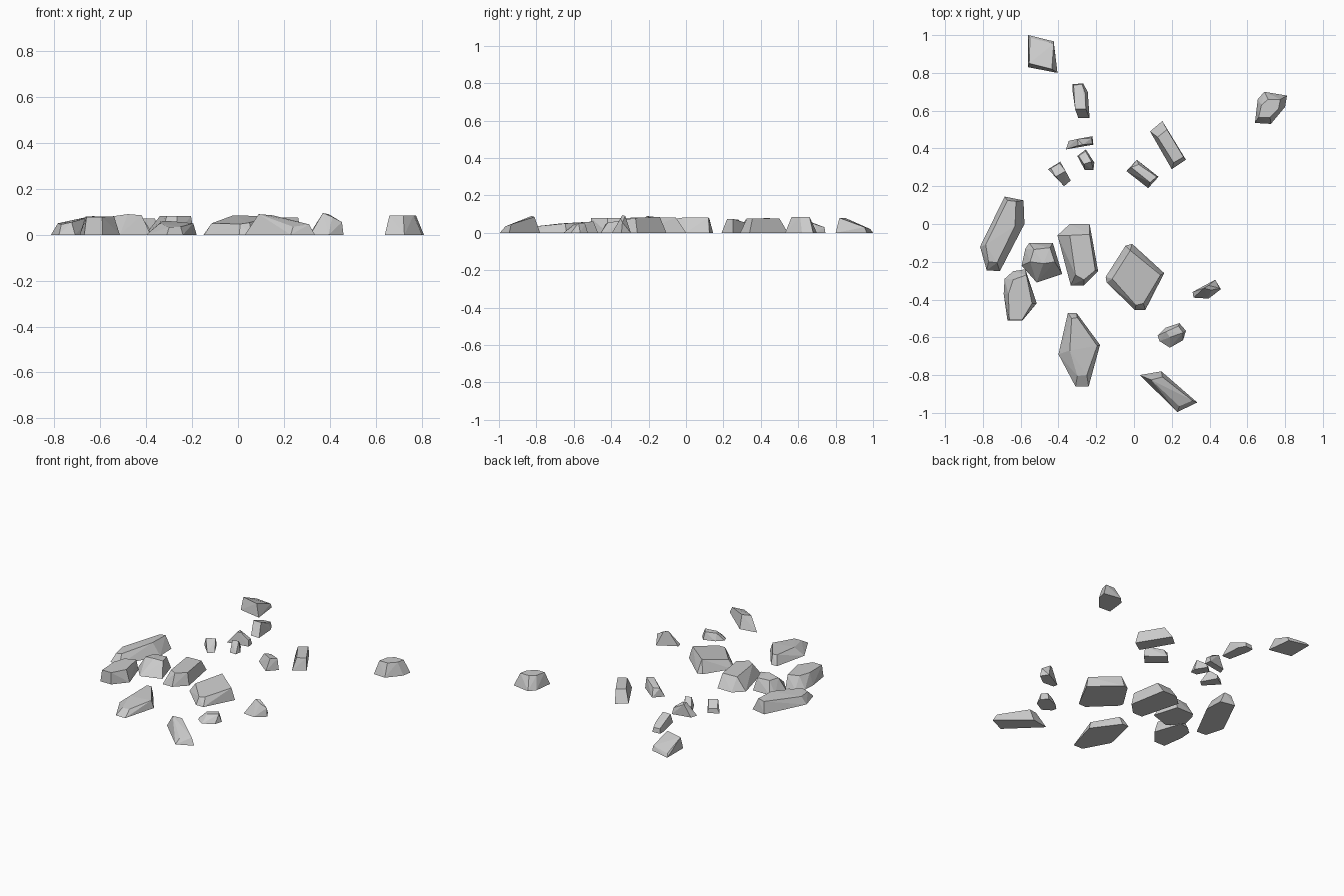
import bpy, bmesh, math


def stone(name, base, top):
    """Chipped stone: hull of a ground outline (x, y) and raised corners (x, y, z)."""
    bm = bmesh.new()
    for x, y in base:
        bm.verts.new((x, y, 0))
    for p in top:
        bm.verts.new(p)
    res = bmesh.ops.convex_hull(bm, input=bm.verts[:])
    loose = [v for v in bm.verts if not v.link_faces]
    bmesh.ops.delete(bm, geom=loose, context='VERTS')
    bmesh.ops.dissolve_limit(bm, angle_limit=math.radians(2),
                             verts=bm.verts[:], edges=bm.edges[:])
    bmesh.ops.recalc_face_normals(bm, faces=bm.faces[:])
    mesh = bpy.data.meshes.new(name)
    bm.to_mesh(mesh)
    bm.free()
    bpy.context.collection.objects.link(bpy.data.objects.new(name, mesh))


def flat(z, *pts):
    return [(x, y, z) for x, y in pts]


# Back stones
stone("back_wedge_stone", [(-.56, 1), (-.425, .967), (-.405, .80), (-.56, .83)],
      [(-.555, .85, .08), (-.435, .82, .08), (-.425, .955, .03), (-.55, .985, .02)])
stone("back_slab_stone", [(-.325, .74), (-.27, .745), (-.245, .70), (-.235, .56), (-.295, .56), (-.325, .70)],
      [(-.32, .735, .03), (-.275, .74, .03), (-.258, .69, .045), (-.255, .61, .08), (-.312, .61, .08)])
stone("far_right_stone", [(.64, .535), (.655, .66), (.69, .70), (.81, .68), (.80, .62), (.725, .53)],
      flat(.085, (.66, .565), (.675, .63), (.71, .66), (.775, .66), (.765, .61), (.72, .565)))
stone("back_long_stone", [(.085, .49), (.15, .545), (.275, .34), (.20, .29)],
      flat(.076, (.125, .46), (.175, .50), (.262, .355), (.21, .325)))
stone("back_short_stone", [(-.04, .28), (.015, .34), (.13, .25), (.075, .19)],
      [(-.015, .30, .055), (.025, .315, .055), (.12, .25, .075), (.085, .22, .075)])

# Cluster of pebbles
stone("pebble_ridge", [(-.36, .395), (-.345, .44), (-.22, .465), (-.215, .42)],
      [(-.30, .45, .08), (-.295, .415, .08), (-.27, .42, .08), (-.225, .455, .04), (-.22, .425, .04)])
stone("pebble_right", [(-.30, .36), (-.255, .395), (-.21, .325), (-.215, .285), (-.26, .285)],
      [(-.293, .36, .03), (-.257, .385, .03), (-.225, .33, .07), (-.265, .317, .07)])
stone("pebble_left", [(-.455, .29), (-.39, .33), (-.335, .23), (-.37, .20)],
      [(-.415, .25, .07), (-.362, .28, .07), (-.44, .295, .03), (-.395, .322, .03)])

# Large left stones
stone("left_long_stone", [(-.685, .145), (-.585, .125), (-.58, 0), (-.71, -.25), (-.78, -.245), (-.815, -.12)],
      [(-.67, .125, .075), (-.625, .12, .082), (-.63, -.01, .082), (-.725, -.205, .055),
       (-.77, -.20, .045), (-.785, -.11, .05)])
stone("left_middle_stone", [(-.575, -.13), (-.555, -.10), (-.43, -.10), (-.38, -.265), (-.515, -.31), (-.595, -.22)],
      [(-.53, -.135, .08), (-.445, -.125, .08), (-.42, -.20, .085), (-.48, -.21, .09), (-.55, -.20, .08)])
stone("left_block_stone", [(-.405, -.06), (-.34, 0), (-.235, 0), (-.19, -.25), (-.265, -.325), (-.335, -.325)],
      flat(.082, (-.34, -.06), (-.235, -.055), (-.205, -.245), (-.265, -.295), (-.31, -.27)))
stone("left_front_stone", [(-.69, -.37), (-.685, -.29), (-.64, -.25), (-.575, -.24), (-.515, -.42),
                           (-.59, -.51), (-.67, -.51)],
      [(-.64, -.295, .08), (-.57, -.27, .08), (-.54, -.42, .08), (-.592, -.507, .078),
       (-.66, -.507, .078), (-.665, -.37, .08)])
stone("front_left_stone", [(-.35, -.47), (-.305, -.47), (-.18, -.64), (-.24, -.86), (-.31, -.86), (-.40, -.69)],
      [(-.33, -.50, .06), (-.30, -.495, .06), (-.195, -.645, .05), (-.25, -.80, .035),
       (-.30, -.805, .033), (-.34, -.67, .05)])

# Centre and front right stones
stone("centre_stone", [(-.15, -.28), (-.045, -.115), (-.01, -.105), (.16, -.26), (.06, -.455),
                       (.005, -.455), (-.145, -.31)],
      [(-.115, -.29, .05), (-.02, -.14, .085), (.14, -.27, .08), (.05, -.42, .053), (.01, -.43, .047)])
stone("right_pointed_stone", [(.31, -.36), (.43, -.295), (.46, -.345), (.395, -.395), (.315, -.39)],
      [(.37, -.34, .095), (.395, -.325, .09), (.41, -.35, .078), (.453, -.34, .055)])
stone("right_small_stone", [(.125, -.59), (.165, -.55), (.24, -.525), (.275, -.565), (.26, -.615),
                            (.19, -.655), (.135, -.62)],
      [(.17, -.57, .045), (.235, -.54, .05), (.26, -.575, .052), (.19, -.60, .045)])
stone("front_right_stone", [(.03, -.80), (.145, -.78), (.335, -.945), (.23, -.995)],
      [(.09, -.825, .09), (.15, -.81, .085), (.31, -.935, .045), (.24, -.965, .035)])
